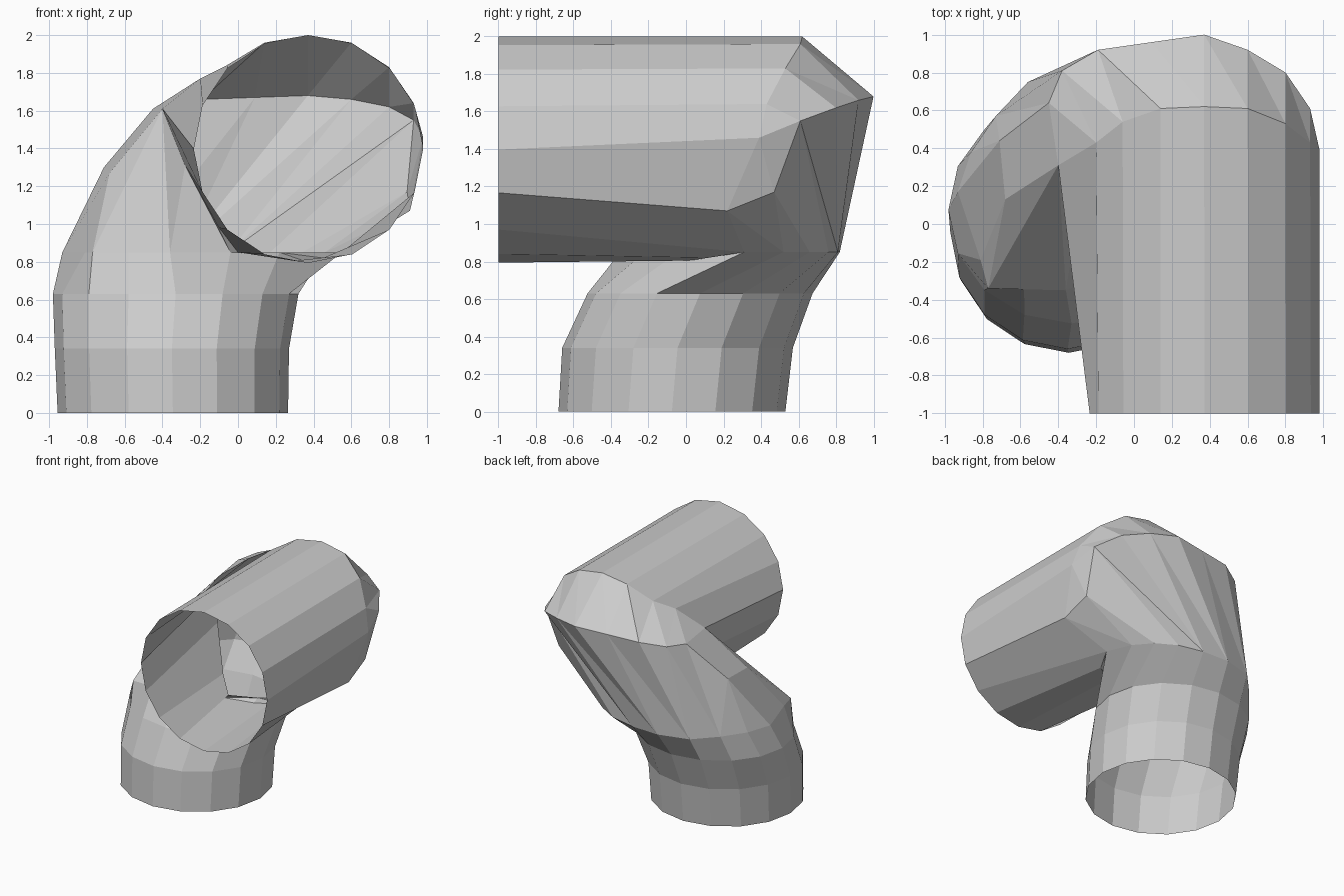
import bpy, bmesh, math
from mathutils import Vector

if "Cube" in bpy.data.objects:
    bpy.data.objects.remove(bpy.data.objects["Cube"])

N = 16
grey = bpy.data.materials.new("plain_grey")
grey.diffuse_color = (0.6, 0.6, 0.6, 1)
grey.use_nodes = True
grey.node_tree.nodes["Principled BSDF"].inputs["Base Color"].default_value = grey.diffuse_color
bm = bmesh.new()


def verts(points):
    return [bm.verts.new(p) for p in points]


def ring(cx, cy, rx, ry, z):
    return verts([(cx + rx * math.cos(i * math.tau / N),
                   cy + ry * math.sin(i * math.tau / N), z) for i in range(N)])


def face(*vs):
    vs = list(dict.fromkeys(vs))
    if len(vs) > 2:
        bm.faces.new(vs)


def loft(a, b):
    for i in range(N):
        j = (i + 1) % N
        face(a[i], a[j], b[j], b[i])


def fractions(chain):
    """Share of the chain's length reached at each point."""
    s = [0.0]
    for p, q in zip(chain, chain[1:]):
        s.append(s[-1] + (q.co - p.co).length)
    return [v / s[-1] for v in s]


def stitch(a, b):
    """Join two open chains, keeping pace along both."""
    fa, fb = fractions(a) + [9], fractions(b) + [9]
    i = j = 0
    while i < len(a) - 1 or j < len(b) - 1:
        if fa[i + 1] + fa[i] * (i < len(a) - 1) < fb[j + 1] + fb[j] * (j < len(b) - 1):
            face(a[i], a[i + 1], b[j])
            i += 1
        else:
            face(a[i], b[j + 1], b[j])
            j += 1


# Lower pipe: three round sections leaning backwards
foot = ring(-0.345, -0.075, 0.61, 0.605, 0)
low = ring(-0.35, -0.045, 0.62, 0.615, 0.34)
neck = ring(-0.33, 0.075, 0.65, 0.6, 0.63)

# Widened section where the pipe starts to bend, counted from the right side
wide = verts([(x, y, 0.85) for x, y in (
    (0.46, 0.52), (0.34, 0.66), (0.17, 0.76), (-0.05, 0.81), (-0.3, 0.82),
    (-0.56, 0.75), (-0.73, 0.57), (-0.86, 0.38), (-0.93, 0.17), (-0.81, -0.19),
    (-0.77, -0.34), (-0.58, -0.345), (-0.36, -0.35), (-0.04, -0.22),
    (0.22, -0.04), (0.55, 0.31))])
loft(foot, low)
loft(low, neck)
loft(neck, wide)

# Outer crease of the elbow
crease = verts([
    (0.895, 0.47, 1.17), (0.93, 0.61, 1.55), (0.80, 0.80, 1.62),
    (0.60, 0.92, 1.66), (0.37, 1.00, 1.68), (0.09, 0.96, 1.67),
    (-0.19, 0.92, 1.66), (-0.38, 0.81, 1.63), (-0.45, 0.64, 1.61),
    (-0.71, 0.44, 1.30)])

# End of the horizontal pipe, where it meets the elbow
end = verts([
    (0.98, 0.39, 1.46), (0.93, 0.43, 1.64), (0.80, 0.53, 1.83),
    (0.60, 0.61, 1.96), (0.37, 0.62, 2.00), (0.14, 0.61, 1.96),
    (-0.06, 0.54, 1.84), (-0.20, 0.43, 1.77), (-0.40, 0.31, 1.61),
    (-0.28, 0.12, 1.31), (-0.10, -0.06, 0.98), (0.0, -0.13, 0.85),
    (0.30, 0.02, 0.805), (0.45, 0.12, 0.82)])
end += [wide[15]] + verts([(0.91, 0.22, 1.07)])
shoulder = verts([(-0.68, 0.13, 1.27)])[0]

# Back wall of the bend
stitch(wide[0:9], [wide[0]] + crease + [wide[8]])

# Bevelled strip above the back wall, closing at both sides
face(wide[15], wide[0], end[15])
face(wide[0], crease[0], end[15])
face(end[15], crease[0], end[0])
face(end[0], crease[0], crease[1])
for k in range(1, 9):
    face(end[k - 1], crease[k], end[k])
    if k < 8:
        face(end[k], crease[k], crease[k + 1])
face(end[8], crease[8], crease[9], shoulder)
face(shoulder, crease[9], wide[8], wide[9])

# Front panel under the inner corner
face(shoulder, wide[9], wide[10])
face(end[8], shoulder, wide[10])
face(end[8], wide[10], wide[11])
face(end[8], wide[11], wide[12])
face(end[8], wide[12], end[9])
face(end[9], wide[12], wide[13])
face(end[9], wide[13], end[10])
face(end[10], wide[13], end[11])
face(end[11], wide[13], wide[14], end[12])
face(end[12], wide[14], end[13])
face(end[13], wide[14], wide[15])

# Horizontal pipe with an open mouth at the front
mouth = verts([(0.373 + 0.607 * math.cos(i * math.tau / N), -1,
                1.397 + 0.603 * math.sin(i * math.tau / N)) for i in range(N)])
loft(end, mouth)

bmesh.ops.recalc_face_normals(bm, faces=bm.faces)
# Make sure the shell faces outwards
bm.faces.ensure_lookup_table()
f = bm.faces[0]
if f.normal.dot(f.calc_center_median() - Vector((-0.345, -0.06, 0.17))) < 0:
    bmesh.ops.reverse_faces(bm, faces=bm.faces)
mesh = bpy.data.meshes.new("bent_pipe")
bm.to_mesh(mesh)
bm.free()
mesh.materials.append(grey)
bpy.context.collection.objects.link(bpy.data.objects.new("bent_pipe", mesh))
